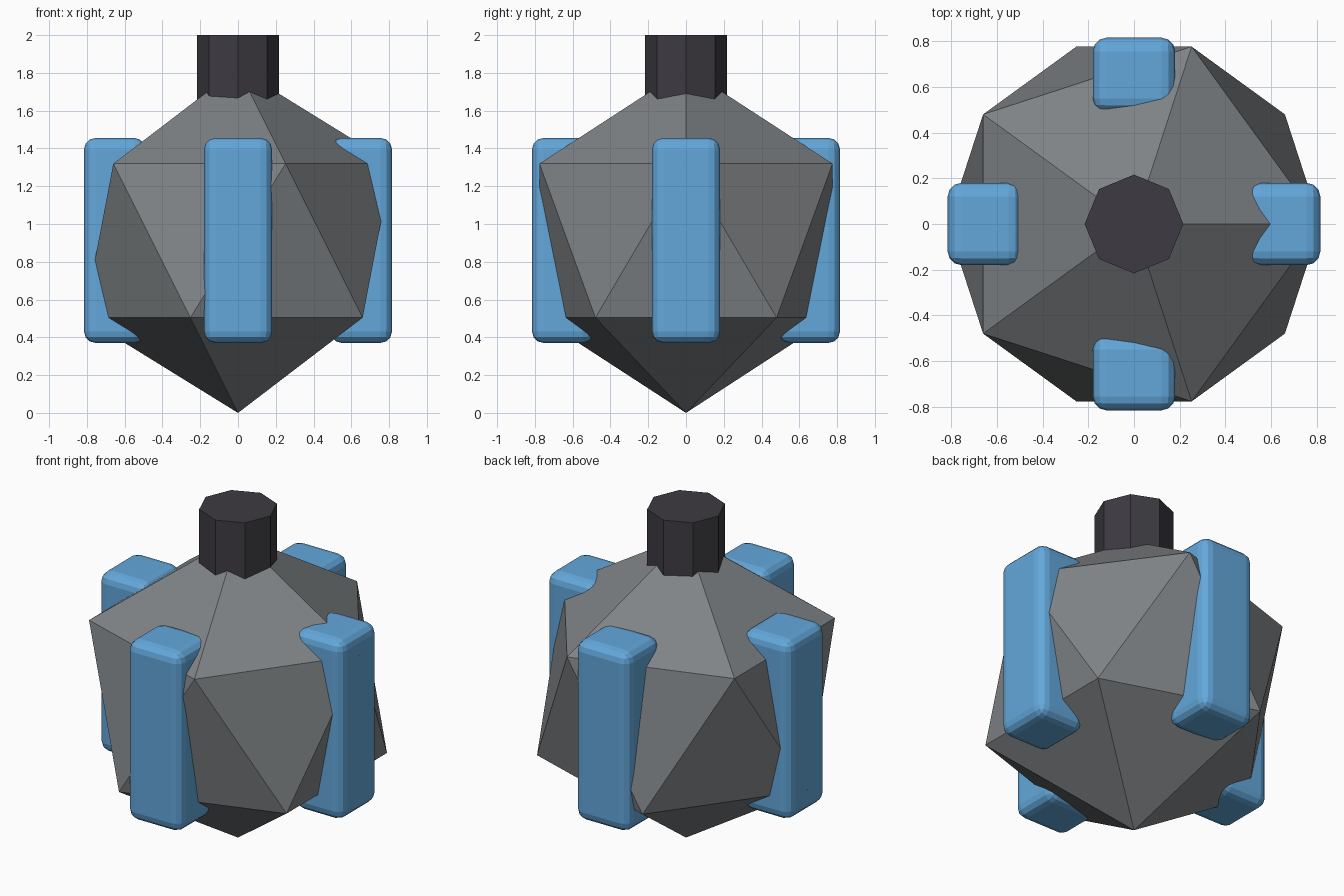
import bpy
from math import cos, sin, pi

if "Cube" in bpy.data.objects:
    bpy.data.objects.remove(bpy.data.objects["Cube"])


def make_material(name, colour):
    mat = bpy.data.materials.new(name)
    mat.use_nodes = True
    mat.diffuse_color = (*colour, 1)
    mat.node_tree.nodes["Principled BSDF"].inputs["Base Color"].default_value = (*colour, 1)
    return mat


def finish(name, mat):
    obj = bpy.context.object
    obj.name = name
    obj.data.materials.append(mat)
    return obj


stone = make_material("stone grey", (0.21, 0.225, 0.235))
charcoal = make_material("charcoal", (0.047, 0.044, 0.054))
blue = make_material("sky blue", (0.125, 0.39, 0.71))

# Faceted body
radius = 0.912
bpy.ops.mesh.primitive_ico_sphere_add(subdivisions=1, radius=radius, location=(0, 0, radius))
finish("body", stone)

# Octagonal neck, sunk into the body
neck_top, neck_bottom = 2.0, 1.55
bpy.ops.mesh.primitive_cylinder_add(
    vertices=8, radius=0.216, depth=neck_top - neck_bottom,
    location=(0, 0, (neck_top + neck_bottom) / 2))
finish("neck", charcoal)

# Four rounded bars around the body
for i, side in enumerate(("left", "back", "right", "front")):
    angle = i * pi / 2
    bpy.ops.mesh.primitive_cube_add(
        size=1, location=(0.652 * cos(angle), 0.652 * sin(angle), 0.913),
        rotation=(0, 0, angle))
    bar = finish(side + "_bar", blue)
    bar.scale = (0.326, 0.36, 1.085)
    bpy.ops.object.transform_apply(location=False, rotation=False, scale=True)
    bevel = bar.modifiers.new("rounded edges", "BEVEL")
    bevel.width = 0.06
    bevel.segments = 3
